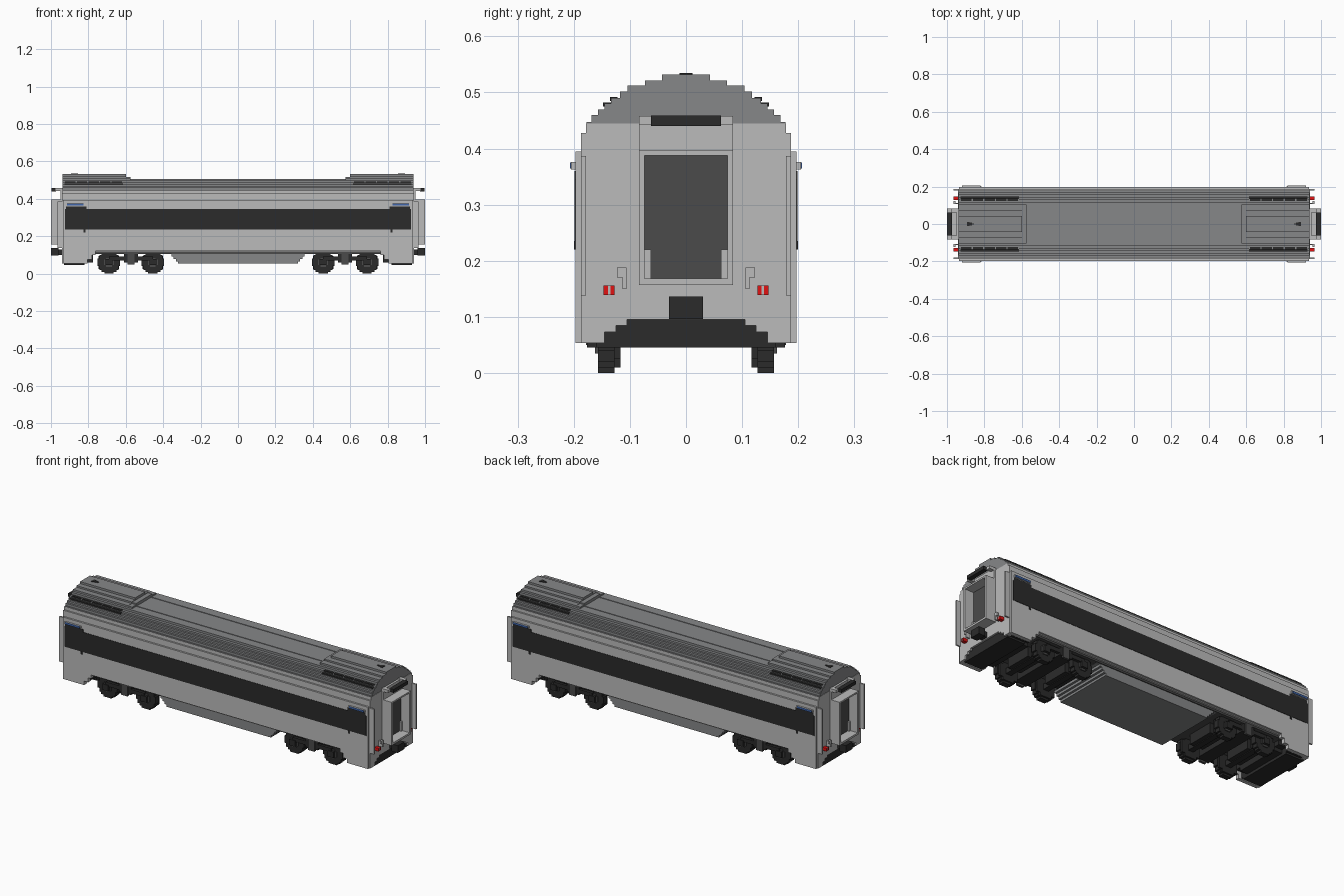
import bpy

cube = bpy.data.objects.get("Cube")
if cube:
    bpy.data.objects.remove(cube, do_unlink=True)


def material(name, r, g, b):
    m = bpy.data.materials.new(name)
    m.use_nodes = True
    m.diffuse_color = (r, g, b, 1)
    m.node_tree.nodes["Principled BSDF"].inputs["Base Color"].default_value = (r, g, b, 1)
    return m


SILVER = material("silver", .5, .5, .5)
ROOF = material("roof_grey", .24, .245, .25)
BLACK = material("black", .024, .024, .024)
DOOR = material("door_grey", .07, .07, .07)
RED = material("red", .75, .006, .006)
BLUE = material("blue", .05, .13, .4)


def make(name, verts, faces, mat, mirror):
    mesh = bpy.data.meshes.new(name)
    mesh.from_pydata(verts, [], faces)
    mesh.materials.append(mat)
    obj = bpy.data.objects.new(name, mesh)
    bpy.context.scene.collection.objects.link(obj)
    if mirror:
        mod = obj.modifiers.new("mirror", "MIRROR")
        mod.use_axis = ("X" in mirror, "Y" in mirror, False)
        mod.use_mirror_merge = False
    return obj


def steps(name, rows, axis, a0, a1, mat, centre=0, mirror=""):
    """Stepped symmetrical outline, rows of (half width, top z) from a base z, extruded along an axis."""
    z, right = rows[0], []
    for half, top in rows[1:]:
        right += [(half, z), (half, top)]
        z = top
    outline = right + [(-h, t) for h, t in reversed(right)]
    verts = []
    for a in (a0, a1):
        for u, w in outline:
            verts.append((a, u + centre, w) if axis == "X" else (u + centre, a, w))
    n = len(outline)
    order = range(n)
    # quads for every row, so the caps stay convex
    k = len(right)
    faces = [(i, (i + 1) % n, (i + 1) % n + n, i + n) for i in order]
    faces += [tuple(order)[::-1], tuple(i + n for i in order)]
    obj = make(name, verts, faces, mat, mirror)
    if axis == "Y":
        obj.data.flip_normals()
    return obj


def box(name, x, y, z, mat, mirror=""):
    verts = [(a, b, c) for a in x for b in y for c in z]
    faces = [(0, 1, 3, 2), (4, 6, 7, 5), (0, 4, 5, 1), (2, 3, 7, 6), (0, 2, 6, 4), (1, 5, 7, 3)]
    return make(name, verts, faces, mat, mirror)


# Body shell, outer side panels and window bands
steps("body", [.115, (.187, .428), (.178, .445)], "X", -.94, .94, SILVER)
box("side_panel", (-.935, .935), (.18, .197), (.12, .395), SILVER, "Y")
box("window_band", (-.925, .925), (.19, .199), (.235, .345), BLACK, "Y")
box("door_window_top", (.81, .92), (.19, .199), (.345, .36), BLACK, "XY")
box("door_ledge", (.82, .92), (.19, .205), (.363, .376), SILVER, "XY")
box("door_sign", (.825, .915), (.204, .207), (.364, .375), BLUE, "XY")
box("door_handle", (.815, .825), (.19, .2), (.22, .235), BLACK, "XY")
box("floor", (-.93, .93), (-.175, .175), (.105, .117), DOOR)

# Skirts at both ends, stepping up towards the bogies
box("skirt", (.805, .935), (.176, .197), (.053, .12), SILVER, "XY")
box("skirt_step", (.78, .81), (.176, .197), (.075, .12), SILVER, "XY")
box("skirt_tip", (.762, .785), (.176, .197), (.1, .12), SILVER, "XY")
for i, (inner, low) in enumerate([(.145, .053), (.125, .073), (.105, .085), (0, .095)]):
    box(f"end_apron_{i}", (.915, .94), (inner, .187), (low, .12), SILVER, "XY")
steps("end_step", [.045, (.16, .055), (.172, .115)], "X", .82, .93, BLACK, mirror="X")
steps("end_step_back", [.06, (.13, .08), (.16, .115)], "X", .775, .83, BLACK, mirror="X")

# Stepped roof with raised end housings
steps("roof", [.44, (.177, .447), (.168, .46), (.157, .47), (.145, .48), (.134, .49), (.118, .502)],
      "X", -.938, .938, ROOF)
steps("roof_housing", [.5, (.104, .512), (.073, .521), (.043, .532)], "X", .6, .938, ROOF, mirror="X")
steps("housing_slope", [.5, (.104, .511), (.07, .518)], "X", .575, .605, ROOF, mirror="X")
box("roof_rib", (-.575, .575), (.06, .07), (.5, .505), ROOF, "Y")

# Roof vents and aerials
for i in range(5):
    x = .62 + i * .062
    box(f"vent_top_{i}", (x, x + .056), (.122, .1355), (.485, .492), BLACK, "XY")
    box(f"vent_side_{i}", (x - .004, x + .06), (.13, .148), (.475, .482), BLACK, "XY")
for i, half in enumerate((.004, .008, .012)):
    box(f"aerial_{i}", (.855 + i * .012, .868 + i * .012), (-half, half), (.53, .535), BLACK, "X")

# Gangway frame, door and canopy at each end
box("gangway_side", (.935, 1), (.074, .084), (.157, .397), SILVER, "XY")
box("gangway_sill", (.935, 1), (-.084, .084), (.157, .168), SILVER, "X")
box("gangway_top", (.935, 1), (-.084, .084), (.388, .397), SILVER, "X")
box("gangway_header", (.935, .95), (-.084, .084), (.395, .455), SILVER, "X")
box("gangway_corner", (.935, .955), (.062, .075), (.168, .22), SILVER, "XY")
box("end_door", (.935, .946), (-.074, .074), (.168, .388), DOOR, "X")
box("canopy", (.935, .978), (.062, .084), (.442, .458), SILVER, "XY")
box("canopy_bar", (.972, .997), (-.062, .062), (.44, .459), BLACK, "X")

# Corner plates, grab irons, tail lights and couplers
box("corner_plate", (.93, .965), (.178, .187), (.138, .387), SILVER, "XY")
box("grab_post", (.935, .965), (.106, .113), (.15, .18), SILVER, "XY")
box("grab_bar", (.955, .965), (.106, .123), (.17, .188), SILVER, "XY")
box("tail_light", (.935, .964), (.127, .147), (.139, .156), RED, "XY")
box("tail_light_cross", (.963, .966), (.135, .139), (.139, .156), SILVER, "XY")
box("coupler_bar", (.9, .985), (-.018, .018), (.1, .13), BLACK, "X")
box("coupler_head", (.96, 1), (-.03, .03), (.096, .136), BLACK, "X")

# Underfloor equipment box
steps("equipment_box", [.053, (.32, .065), (.332, .078), (.344, .091), (.356, .104), (.376, .125)],
      "Y", -.17, .17, ROOF)

# Bogies with stepped wheels
WHEEL = [0, (.025, .01), (.04, .02), (.05, .04), (.06, .08), (.05, .1), (.04, .11), (.025, .12)]
HUB = [.035, (.015, .045), (.026, .075), (.015, .085)]
for i, x in enumerate((.455, .69)):
    steps(f"wheel_{i}", WHEEL, "Y", .127, .157, BLACK, x, "XY")
    steps(f"wheel_flange_{i}", [.01, (.035, .025), (.055, .095), (.035, .11)],
          "Y", .117, .128, BLACK, x, "XY")
    steps(f"hub_{i}", HUB, "Y", .15, .162, DOOR, x, "XY")
    box(f"journal_{i}", (x - .018, x + .018), (.155, .176), (.045, .078), BLACK, "XY")
    box(f"axle_{i}", (x - .016, x + .016), (-.125, .125), (.046, .076), BLACK, "X")
    box(f"gear_case_{i}", (x - .04, x + .04), (-.075, .075), (.05, .11), BLACK, "X")
box("bogie_bolster", (.535, .61), (-.172, .172), (.06, .12), BLACK, "X")
box("bogie_side_bar", (.455, .69), (.157, .172), (.07, .092), BLACK, "XY")
box("bogie_spring", (.553, .592), (.165, .178), (.05, .11), DOOR, "XY")
